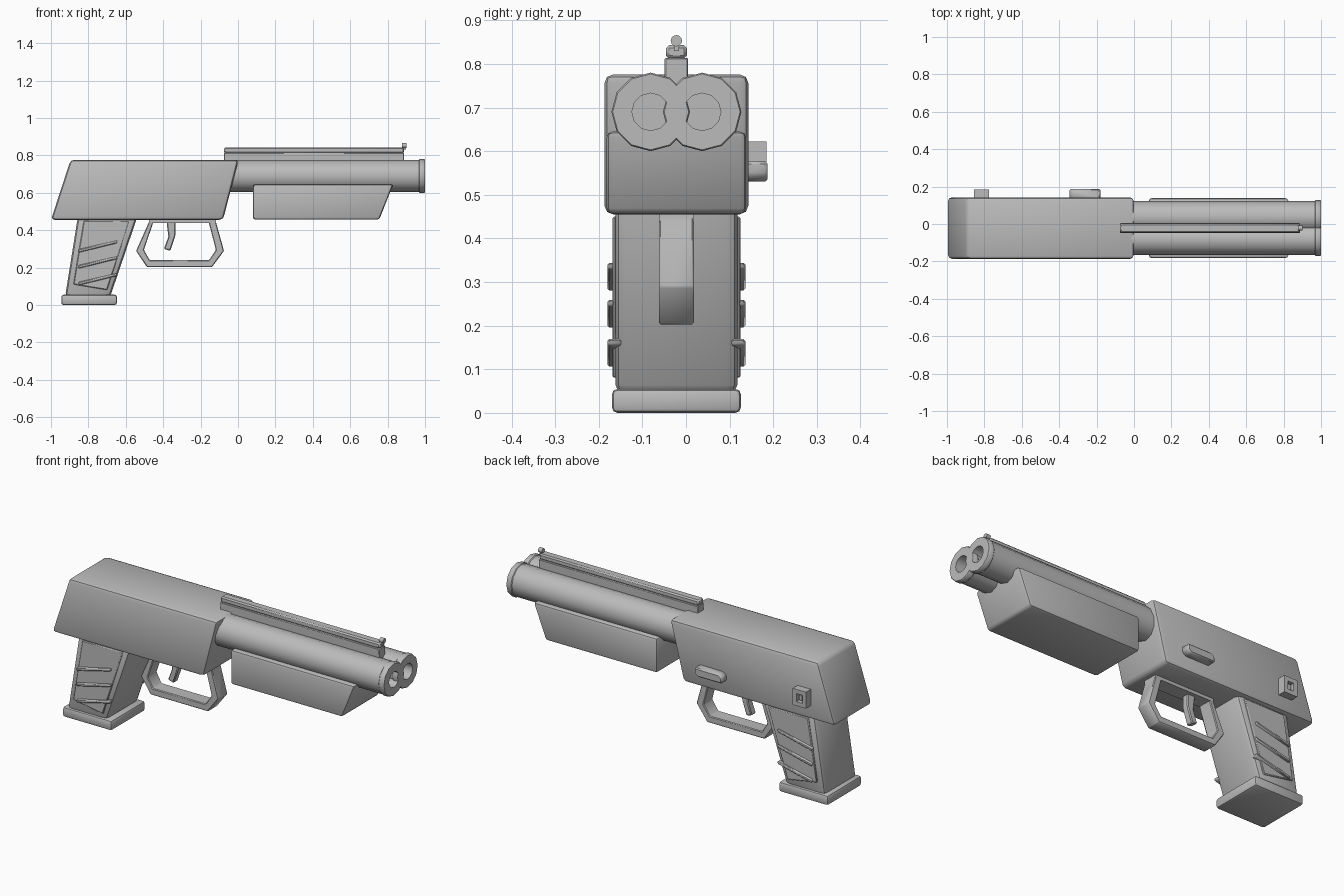
import bpy, bmesh, math
from mathutils import Matrix, Vector

cube = bpy.data.objects.get("Cube")
if cube:
    bpy.data.objects.remove(cube, do_unlink=True)

MID = -0.022  # y of the symmetry plane
GREY = (0.5, 0.5, 0.5, 1)
metal = bpy.data.materials.new("plain grey")
metal.use_nodes = True
metal.diffuse_color = GREY
metal.node_tree.nodes["Principled BSDF"].inputs["Base Color"].default_value = GREY


def finish(bm, name, bevel=0, segments=2):
    bmesh.ops.recalc_face_normals(bm, faces=bm.faces)
    if bevel:
        bmesh.ops.bevel(bm, geom=list(bm.edges), offset=bevel, segments=segments,
                        profile=0.5, affect='EDGES', clamp_overlap=True)
    mesh = bpy.data.meshes.new(name)
    bm.to_mesh(mesh)
    bm.free()
    mesh.materials.append(metal)
    ob = bpy.data.objects.new(name, mesh)
    bpy.context.collection.objects.link(ob)
    bpy.ops.object.select_all(action='DESELECT')
    ob.select_set(True)
    bpy.context.view_layer.objects.active = ob
    bpy.ops.object.shade_smooth_by_angle(angle=math.radians(40))
    return ob


def prism(name, outline, y0, y1, bevel=0, segments=2):
    """Side outline in x, z extruded from y0 to y1."""
    bm = bmesh.new()
    face = bm.faces.new([bm.verts.new((x, y0, z)) for x, z in outline])
    out = bmesh.ops.extrude_face_region(bm, geom=[face])
    verts = [v for v in out["geom"] if isinstance(v, bmesh.types.BMVert)]
    bmesh.ops.translate(bm, verts=verts, vec=(0, y1 - y0, 0))
    return finish(bm, name, bevel, segments)


def centred(name, outline, half, bevel=0, segments=2):
    return prism(name, outline, MID - half, MID + half, bevel, segments)


def rect(x0, x1, z0, z1):
    return [(x0, z0), (x1, z0), (x1, z1), (x0, z1)]


def lathe(name, profile, y, z, sides):
    """Profile of x, radius spun around a lengthwise axis."""
    bm = bmesh.new()
    verts = [bm.verts.new((x, y + r, z)) for x, r in profile]
    edges = [bm.edges.new(pair) for pair in zip(verts, verts[1:])]
    bmesh.ops.spin(bm, geom=verts + edges, cent=(0, y, z), axis=(1, 0, 0),
                   angle=math.tau, steps=sides, use_duplicate=False)
    bmesh.ops.remove_doubles(bm, verts=bm.verts, dist=0.0005)
    return finish(bm, name)


# Receiver and fore-end
centred("receiver", [(-1, 0.455), (-0.08, 0.455), (0.003, 0.776), (-0.895, 0.776)],
        0.165, 0.02)
centred("fore_end", [(0.08, 0.456), (0.755, 0.456), (0.83, 0.645), (0.08, 0.645)],
        0.16, 0.014)

# Twin barrels with a raised muzzle lip and an open bore
for side, offset in (("right", -0.059), ("left", 0.059)):
    lathe(side + "_barrel",
          [(-0.075, 0), (-0.075, 0.086), (0.967, 0.086), (0.971, 0.09), (0.996, 0.09),
           (1, 0.087), (1, 0.043), (0.87, 0.043), (0.87, 0)], MID + offset, 0.69, 12)

# Sighting rib and front bead
centred("rib_base", rect(-0.075, 0.888, 0.74, 0.814), 0.027, 0.003, 1)
centred("rib_top", rect(-0.075, 0.888, 0.812, 0.843), 0.024, 0.007, 1)
centred("bead_post", rect(0.885, 0.897, 0.83, 0.85), 0.006)
lathe("front_bead", [(0.878, 0), (0.878, 0.013), (0.902, 0.013), (0.902, 0)],
      MID, 0.853, 12)

# Grip with side panels, sloped ridges and base plate
centred("grip", [(-0.925, 0.04), (-0.685, 0.04), (-0.535, 0.48), (-0.855, 0.48)],
        0.14, 0.025)
centred("grip_panels", [(-0.88, 0.11), (-0.70, 0.08), (-0.58, 0.45), (-0.825, 0.45)],
        0.147, 0.004, 1)
for i, z in enumerate((0.105, 0.195, 0.28)):
    strip = [(-0.853, z), (-0.648, z + 0.05), (-0.645, z + 0.065), (-0.853, z + 0.018)]
    for side, sign in (("right", -1), ("left", 1)):
        prism(f"{side}_grip_ridge_{i + 1}", strip,
              MID + sign * 0.125, MID + sign * 0.158, 0.004, 1)
centred("grip_base_plate", rect(-0.945, -0.647, 0, 0.055), 0.148, 0.013)

# Trigger guard loop
outer = [(-0.474, 0.47), (-0.476, 0.444), (-0.545, 0.289), (-0.487, 0.203),
         (-0.139, 0.203), (-0.075, 0.289), (-0.118, 0.444), (-0.118, 0.47)]
inner = [(-0.155, 0.47), (-0.155, 0.436), (-0.118, 0.294), (-0.155, 0.24),
         (-0.472, 0.24), (-0.503, 0.294), (-0.455, 0.436), (-0.455, 0.47)]
centred("trigger_guard", outer + inner, 0.04, 0.004, 1)
centred("trigger_guard_top", rect(-0.476, -0.118, 0.438, 0.47), 0.04)

# Curved trigger
centred("trigger", [(-0.385, 0.47), (-0.335, 0.47), (-0.335, 0.37), (-0.362, 0.29),
                    (-0.396, 0.3), (-0.372, 0.365)], 0.02, 0.005, 1)

# Release lever and square button on the left side
prism("release_lever", [(-0.345, 0.53), (-0.2, 0.53), (-0.18, 0.545), (-0.18, 0.577),
                        (-0.325, 0.577), (-0.345, 0.562)], 0.135, 0.187, 0.006, 1)
BX, BZ = -0.815, 0.577
for i, (x0, x1, z0, z1) in enumerate(((-0.04, -0.018, -0.045, 0.045),
                                      (0.018, 0.04, -0.045, 0.045),
                                      (-0.018, 0.018, -0.045, -0.022),
                                      (-0.018, 0.018, 0.022, 0.045))):
    prism(f"button_frame_{i + 1}", rect(BX + x0, BX + x1, BZ + z0, BZ + z1), 0.14, 0.185)
prism("button_centre", rect(BX - 0.01, BX + 0.01, BZ - 0.014, BZ + 0.014), 0.14, 0.175)
